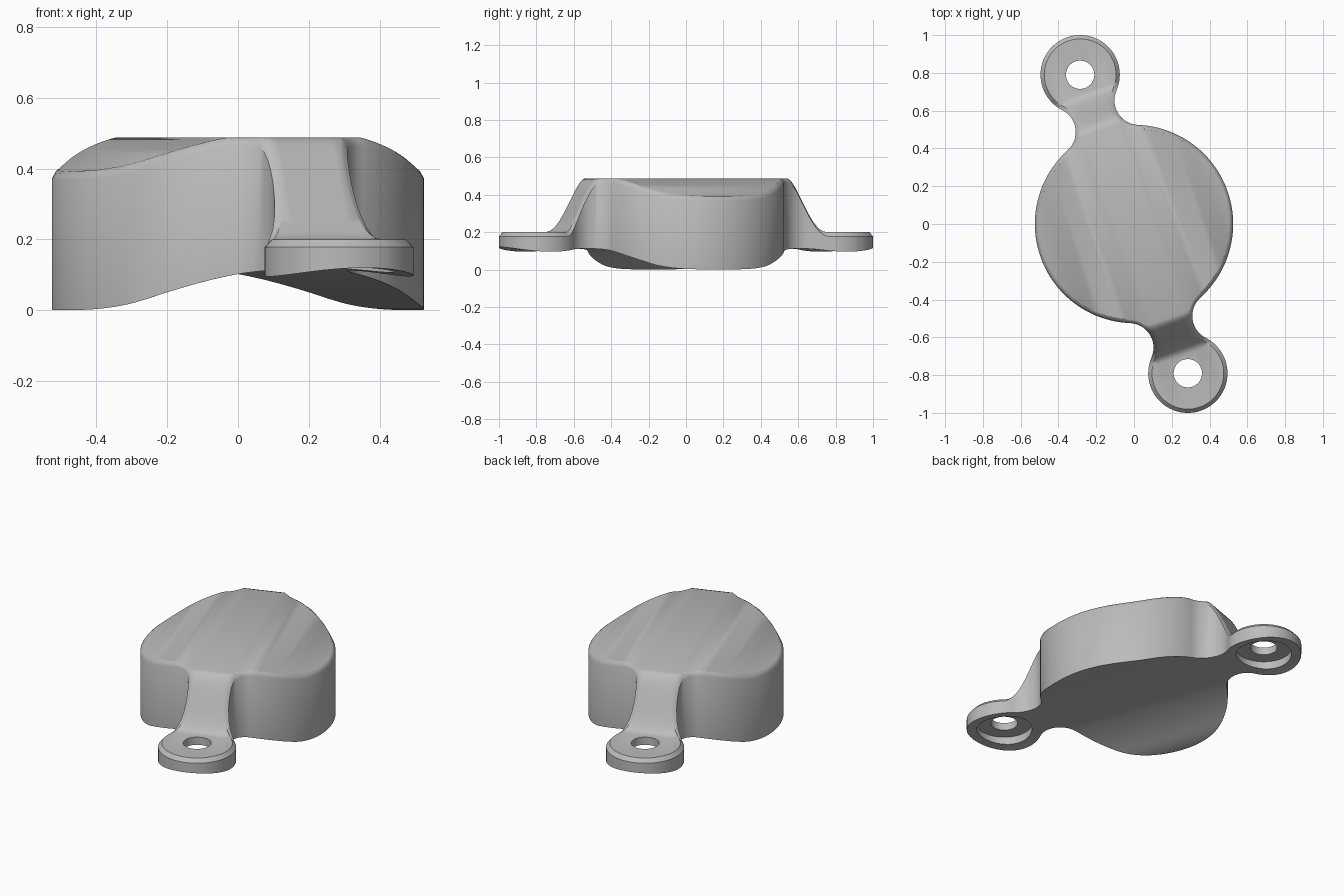
import bpy, bmesh, math
from mathutils import Vector, Matrix

if "Cube" in bpy.data.objects:
    bpy.data.objects.remove(bpy.data.objects["Cube"])

BODY_R, PAD_R, PAD_D, NECK_R = 0.525, 0.21, 0.84, 0.13
TURN = math.atan2(0.285, 0.79)      # the two ears sit on a turned axis

grey = bpy.data.materials.new("plain_grey")
grey.use_nodes = True
grey.diffuse_color = (0.5, 0.5, 0.5, 1)
grey.node_tree.nodes["Principled BSDF"].inputs["Base Color"].default_value = (0.5, 0.5, 0.5, 1)


def arc(cx, cy, r, start, end, n):
    return [Vector((cx + r * math.cos(start + (end - start) * i / n),
                    cy + r * math.sin(start + (end - start) * i / n), 0)) for i in range(n)]


def under(u):
    """Arched underside that eases flat at both sides."""
    u = abs(u)
    return 0.12 - 0.555 * u * u if u < 0.4 else 0.031 * (max(0.54 - u, 0) / 0.14) ** 2


def ease(v, a, b):
    t = min(max((v - a) / (b - a), 0), 1)
    return t * t * (3 - 2 * t)


def upper(u, v):
    """Saddle top that sweeps down the straps to the ear pads."""
    body = min(0.487, under(u) + 0.39)
    return body + (0.2 - body) * ease(abs(v), 0.53, 0.74)


def rim_drop(level, v):
    """Rounded rim on the body, straight chamfer on the ears."""
    mid = 0.006 + 0.005 * ease(abs(v), 0.5, 0.6)
    return mid * (3 - level) if level > 2 else mid + (0.022 - mid) * (2 - level)


# Outline: body arc, neck fillet, ear pad, neck fillet, then the same turned half round
nv = ((BODY_R + NECK_R) ** 2 - (PAD_R + NECK_R) ** 2 + PAD_D ** 2) / (2 * PAD_D)
nu = math.sqrt((BODY_R + NECK_R) ** 2 - nv ** 2)
body_a = math.atan2(nv, nu)
pad_a = math.atan2(nv - PAD_D, nu)
half = arc(0, 0, BODY_R, -body_a, body_a, 48)
half += arc(nu, nv, NECK_R, body_a + math.pi, pad_a + math.pi, 14)
half += arc(0, PAD_D, PAD_R, pad_a, math.pi - pad_a, 44)
half += arc(-nu, nv, NECK_R, -pad_a, -body_a, 14)
outline = half + [Vector((-p.x, -p.y, 0)) for p in half]

# Flat layered solid; z holds a level number until the heights are set
bm = bmesh.new()
low = [bm.verts.new(p) for p in outline]
high = [bm.verts.new(p + Vector((0, 0, 1))) for p in outline]
bm.faces.new(low[::-1])
cap = bm.faces.new(high)
for i in range(len(low)):
    j = (i + 1) % len(low)
    bm.faces.new((low[i], low[j], high[j], high[i]))
bm.normal_update()
for level in (2, 3):
    bmesh.ops.inset_region(bm, faces=[cap], thickness=0.01, use_even_offset=True)
    for v in cap.verts:
        v.co.z = level
    bm.normal_update()

# Slice so the curved heights are smooth
cuts = [(Vector((i * 0.04, 0, 0)), Vector((1, 0, 0))) for i in range(-13, 14)]
for side in (-1, 1):
    cuts += [(Vector((0, side * (0.53 + i * 0.0175), 0)), Vector((0, 1, 0))) for i in range(13)]
for co, normal in cuts:
    bmesh.ops.bisect_plane(bm, geom=bm.verts[:] + bm.edges[:] + bm.faces[:],
                           plane_co=co, plane_no=normal, dist=1e-5)
for v in bm.verts:
    u, w, level = v.co
    v.co.z = under(u) if level < 0.5 else upper(u, w) - rim_drop(level, w)
bmesh.ops.triangulate(bm, faces=[f for f in bm.faces if len(f.verts) > 4])
bmesh.ops.rotate(bm, verts=bm.verts, cent=(0, 0, 0), matrix=Matrix.Rotation(TURN, 3, 'Z'))
bmesh.ops.recalc_face_normals(bm, faces=bm.faces)
mesh = bpy.data.meshes.new("housing")
bm.to_mesh(mesh)
bm.free()
housing = bpy.data.objects.new("housing", mesh)
bpy.context.collection.objects.link(housing)
mesh.materials.append(grey)


def drill(x, y, radius, z0, z1):
    bpy.ops.mesh.primitive_cylinder_add(vertices=48, radius=radius, depth=z1 - z0,
                                        location=(x, y, (z0 + z1) / 2))
    cutter = bpy.context.object
    cutter.name = "drill_cutter"
    cutter.hide_render = True
    cutter.data.materials.append(grey)
    mod = housing.modifiers.new("drill", 'BOOLEAN')
    mod.operation, mod.solver, mod.object = 'DIFFERENCE', 'EXACT', cutter
    bpy.context.view_layer.objects.active = housing
    bpy.ops.object.modifier_apply(modifier=mod.name)
    bpy.data.objects.remove(cutter)


# Screw holes with a counterbore below
for side in (-1, 1):
    x, y = side * PAD_D * -math.sin(TURN), side * PAD_D * math.cos(TURN)
    drill(x, y, 0.155, 0, 0.155)
    drill(x, y, 0.075, -0.1, 0.4)

bpy.ops.object.select_all(action='DESELECT')
housing.select_set(True)
bpy.context.view_layer.objects.active = housing
bpy.ops.object.shade_smooth_by_angle(angle=math.radians(36))
